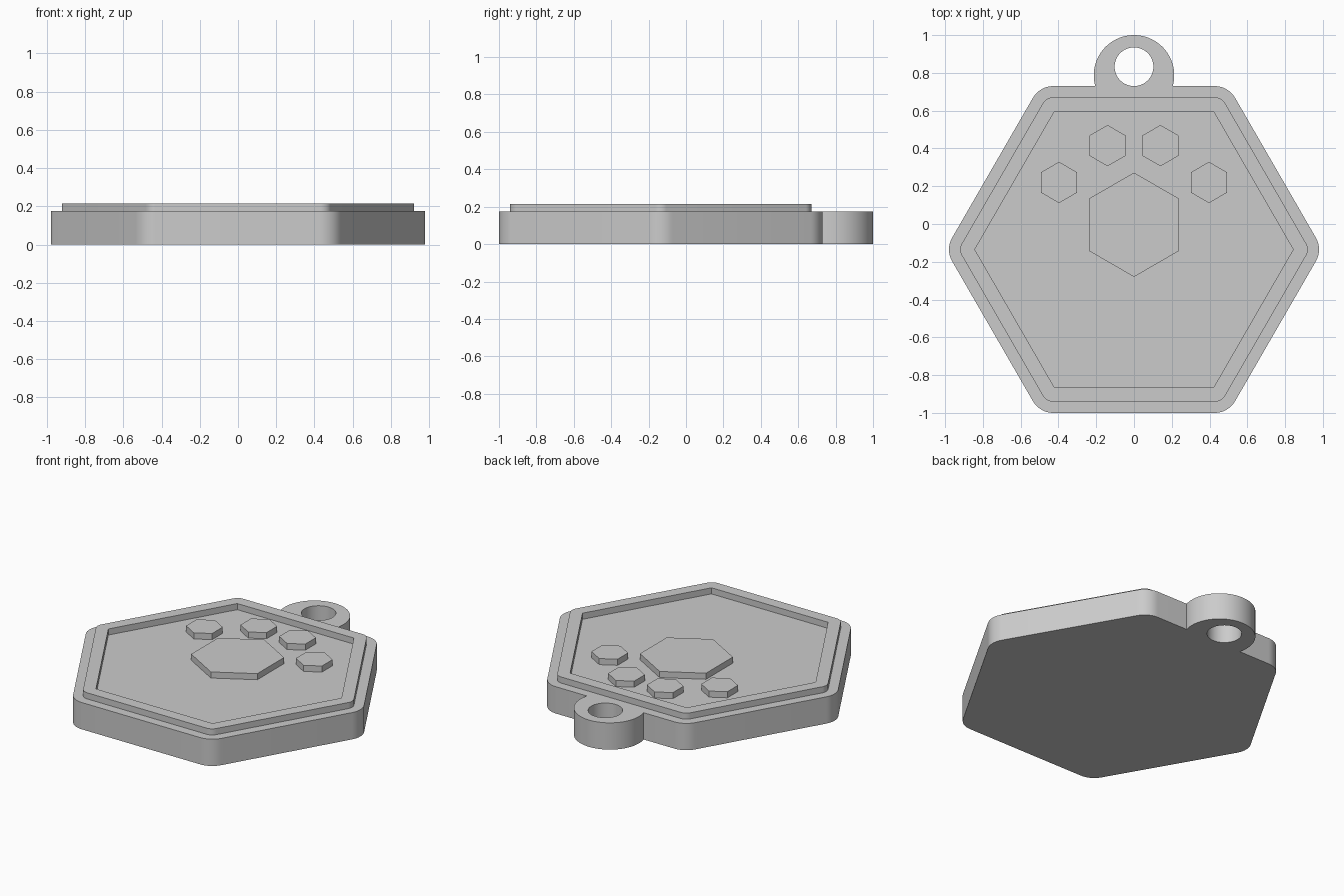
import bpy, bmesh, math
from math import cos, sin, pi, radians

if "Cube" in bpy.data.objects:
    bpy.data.objects.remove(bpy.data.objects["Cube"])

BASE, TOP = 0.175, 0.215      # plate height, raised height
CY = -0.135                   # centre of the hexagonal plate

grey = bpy.data.materials.new("plain_grey")
grey.diffuse_color = (0.6, 0.6, 0.6, 1)
grey.use_nodes = True
grey.node_tree.nodes["Principled BSDF"].inputs["Base Color"].default_value = grey.diffuse_color


def rounded_hex(apothem, r, cx=0.0, cy=0.0, turn=0.0, seg=10):
    """Hexagon outline with corners rounded by radius r."""
    reach = (apothem - r) * 2 / math.sqrt(3)
    pts = []
    for k in range(6):
        a = turn + k * pi / 3
        for i in range(seg + 1):
            b = a - pi / 6 + i / seg * pi / 3
            pts.append((cx + reach * cos(a) + r * cos(b),
                        cy + reach * sin(a) + r * sin(b)))
    return pts


def finish(name, bm):
    bmesh.ops.remove_doubles(bm, verts=bm.verts, dist=1e-5)
    bmesh.ops.recalc_face_normals(bm, faces=bm.faces)
    mesh = bpy.data.meshes.new(name)
    bm.to_mesh(mesh)
    bm.free()
    mesh.materials.append(grey)
    ob = bpy.data.objects.new(name, mesh)
    bpy.context.collection.objects.link(ob)
    bpy.ops.object.select_all(action='DESELECT')
    ob.select_set(True)
    bpy.context.view_layer.objects.active = ob
    bpy.ops.object.shade_smooth_by_angle(angle=radians(30))
    return ob


def prism(name, pts, z0, z1, bottom=True):
    bm = bmesh.new()
    lo = [bm.verts.new((x, y, z0)) for x, y in pts]
    hi = [bm.verts.new((x, y, z1)) for x, y in pts]
    n = len(pts)
    for i in range(n):
        j = (i + 1) % n
        bm.faces.new((lo[i], lo[j], hi[j], hi[i]))
    bm.faces.new(hi)
    if bottom:
        bm.faces.new(lo[::-1])
    return finish(name, bm)


def band(name, outer, inner, z0, z1, closed, bottom):
    """Flat band between two paired outlines."""
    bm = bmesh.new()
    n = len(outer)
    rows = [[bm.verts.new((x, y, z)) for x, y in p]
            for p, z in ((outer, z0), (outer, z1), (inner, z1), (inner, z0))]
    for i in range(n if closed else n - 1):
        j = (i + 1) % n
        for s in range(4 if bottom else 3):
            a, b = rows[s], rows[(s + 1) % 4]
            bm.faces.new((a[i], a[j], b[j], b[i]))
    # inner corners may be sharp: merge collapsed edges
    bmesh.ops.dissolve_degenerate(bm, edges=bm.edges, dist=1e-5)
    return finish(name, bm)


# Tag plate with rounded corners
prism("tag_plate", rounded_hex(0.865, 0.125, 0, CY), 0, BASE)

# Raised rim around the recessed floor
band("raised_rim", rounded_hex(0.805, 0.06, 0, CY),
     rounded_hex(0.73, 0.0, 0, CY), BASE, TOP, True, False)

# Hanging loop, its outer arc ending on the plate edge
N, edge = 64, 0.865 + CY
R, ry, h, hy = 0.213, 0.787, 0.1025, edge + 0.1025
a0 = math.asin((edge - ry) / R)
outer, inner = [], []
for i in range(N + 1):
    t = i / N
    a = a0 + t * (pi - 2 * a0)
    b = -pi / 2 + t * 2 * pi
    outer.append((R * cos(a), ry + R * sin(a)))
    inner.append((h * cos(b), hy + h * sin(b)))
band("hanging_loop", outer, inner, 0, BASE, False, True)

# Paw print: one large pad and four toes
pads = [("paw_pad", 0, -0.004, 0.276)]
for side, s in (("left", -1), ("right", 1)):
    pads += [(f"inner_toe_{side}", s * 0.14, 0.415, 0.109),
             (f"outer_toe_{side}", s * 0.397, 0.22, 0.109)]
for name, x, y, rad in pads:
    pts = [(x + rad * cos(pi / 2 + k * pi / 3), y + rad * sin(pi / 2 + k * pi / 3))
           for k in range(6)]
    prism(name, pts, BASE, TOP, bottom=False)
